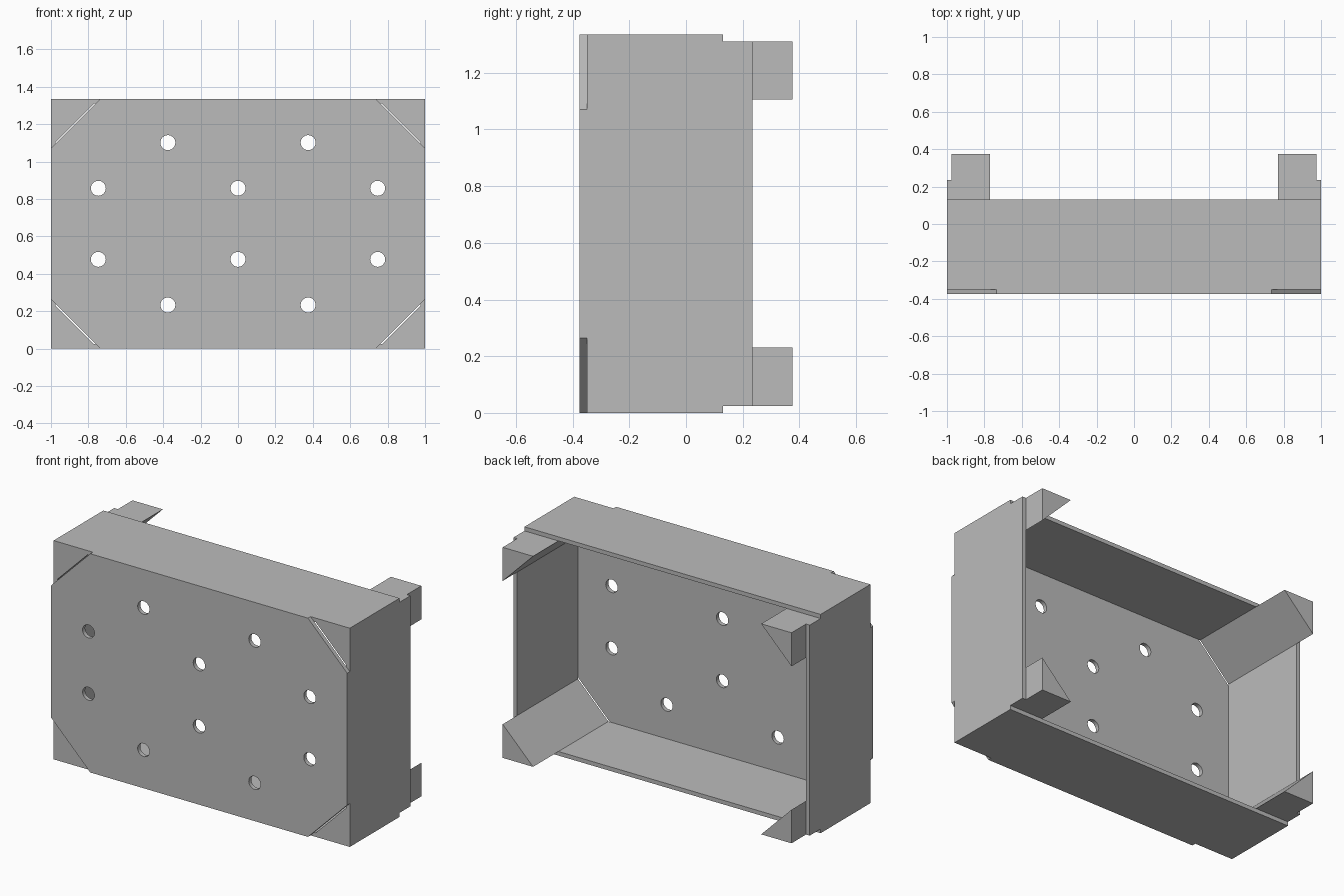
import bpy
import bmesh
import math
from mathutils import Vector

cube = bpy.data.objects.get("Cube")
if cube:
    bpy.data.objects.remove(cube, do_unlink=True)

WIDTH, HEIGHT, THICK = 2.0, 1.335, 0.025
FRONT, PANEL_BACK = -0.375, -0.35
CHAMFER, POST_LEG = 0.265, 0.205
HX, HZ = WIDTH / 2, HEIGHT / 2

grey = bpy.data.materials.new("grey")
grey.use_nodes = True
grey.diffuse_color = (0.5, 0.5, 0.5, 1)
grey.node_tree.nodes["Principled BSDF"].inputs["Base Color"].default_value = (0.5, 0.5, 0.5, 1)


def extrude_loops(name, loops, y0, y1):
    """Fill x-z outlines (later loops are holes) and extrude them along y."""
    bm = bmesh.new()
    edges = []
    for loop in loops:
        verts = [bm.verts.new((x, y0, z + HZ)) for x, z in loop]
        edges += [bm.edges.new((v, verts[i - 1])) for i, v in enumerate(verts)]
    bmesh.ops.triangle_fill(bm, edges=edges, use_beauty=True, use_dissolve=False)
    result = bmesh.ops.extrude_face_region(bm, geom=bm.faces[:], use_keep_orig=True)
    moved = [g for g in result["geom"] if isinstance(g, bmesh.types.BMVert)]
    bmesh.ops.translate(bm, verts=moved, vec=Vector((0, y1 - y0, 0)))
    bmesh.ops.recalc_face_normals(bm, faces=bm.faces[:])
    mesh = bpy.data.meshes.new(name)
    bm.to_mesh(mesh)
    bm.free()
    mesh.materials.append(grey)
    obj = bpy.data.objects.new(name, mesh)
    bpy.context.collection.objects.link(obj)
    return obj


def rect(x0, x1, z0, z1):
    return [(x0, z0), (x1, z0), (x1, z1), (x0, z1)]


def circle(cx, cz, radius=0.04, count=32):
    return [(cx + radius * math.cos(math.tau * i / count),
             cz + radius * math.sin(math.tau * i / count)) for i in range(count)]


# Front panel with cut corners and a staggered pattern of round holes
cx, cz = HX - CHAMFER, HZ - CHAMFER
outline = [(-cx, -HZ), (cx, -HZ), (HX, -cz), (HX, cz),
           (cx, HZ), (-cx, HZ), (-HX, cz), (-HX, -cz)]
holes = [circle(x, s * 0.19) for x in (-0.747, 0, 0.747) for s in (-1, 1)]
holes += [circle(x, s * 0.434) for x in (-0.375, 0.375) for s in (-1, 1)]
extrude_loops("front_panel", [outline] + holes, FRONT, PANEL_BACK)

# Top and bottom walls span the full width
ix, iz = HX - THICK, HZ - THICK
extrude_loops("top_wall", [rect(-HX, HX, iz, HZ)], PANEL_BACK, 0.13)
extrude_loops("bottom_wall", [rect(-HX, HX, -HZ, -iz)], PANEL_BACK, 0.13)

# Deeper side walls sit between them
extrude_loops("left_wall", [rect(ix, HX, -iz, iz)], PANEL_BACK, 0.235)
extrude_loops("right_wall", [rect(-HX, -ix, -iz, iz)], PANEL_BACK, 0.235)

# Triangular corner posts project out of the back
for sx, side in ((1, "left"), (-1, "right")):
    for sz, level in ((1, "top"), (-1, "bottom")):
        corner = [(sx * ix, sz * iz), (sx * (ix - POST_LEG), sz * iz),
                  (sx * ix, sz * (iz - POST_LEG))]
        extrude_loops(f"{level}_{side}_corner_post", [corner], PANEL_BACK, 0.375)
